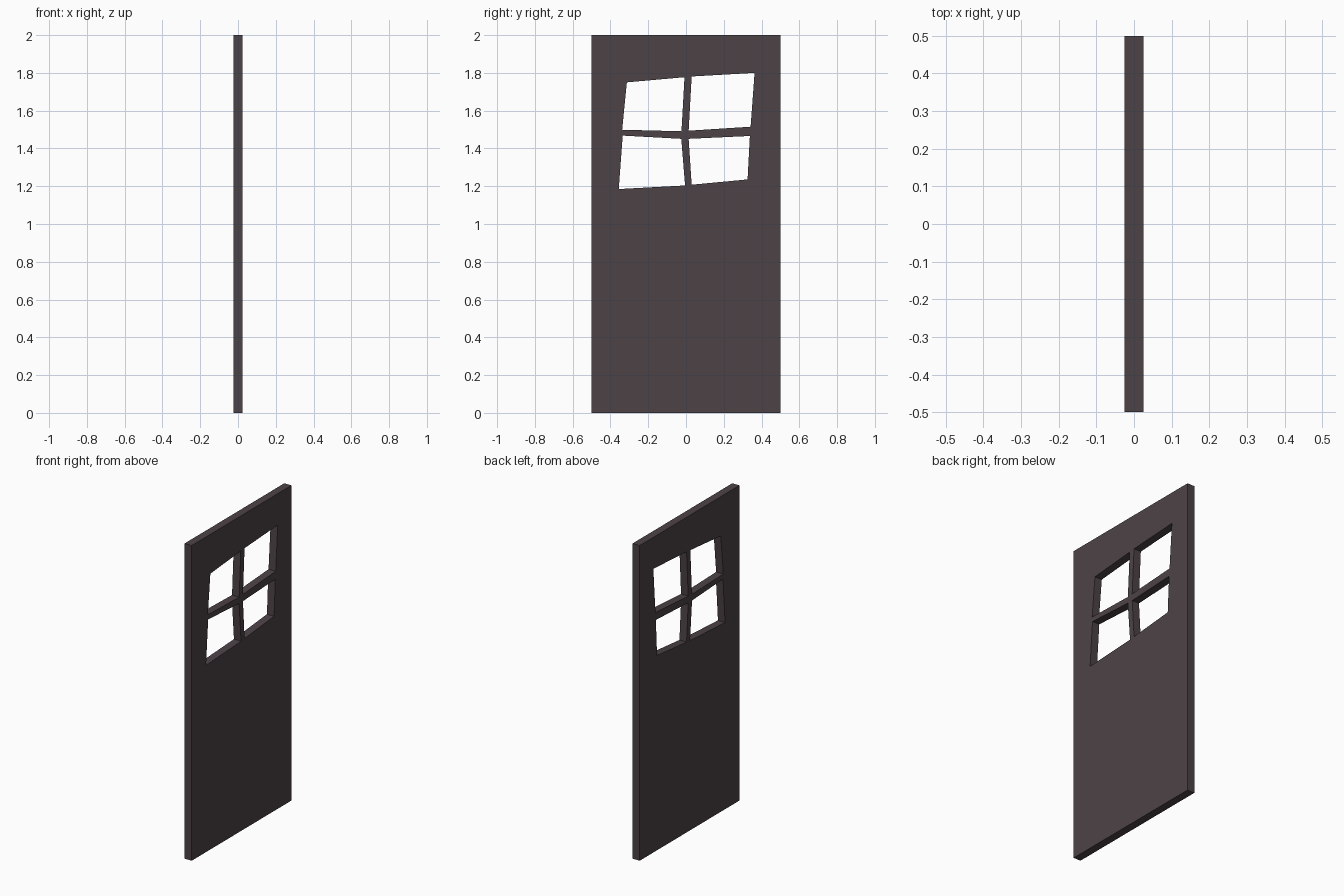
import bpy, bmesh

if "Cube" in bpy.data.objects:
    bpy.data.objects.remove(bpy.data.objects["Cube"])

T = 0.025  # half thickness of the door

# Outline and four crooked window openings, as (y, z)
OUTLINE = [(-0.5, 0), (0.5, 0), (0.5, 2), (-0.5, 2)]
PANES = [
    [(-0.313, 1.75), (-0.008, 1.777), (-0.024, 1.491), (-0.338, 1.499)],
    [(0.03, 1.781), (0.363, 1.80), (0.342, 1.515), (0.014, 1.494)],
    [(-0.335, 1.468), (-0.025, 1.451), (-0.005, 1.204), (-0.356, 1.185)],
    [(0.014, 1.451), (0.338, 1.466), (0.326, 1.236), (0.03, 1.208)],
]

# Flat panel with holes
bm = bmesh.new()
edges = []
for loop in [OUTLINE] + PANES:
    vs = [bm.verts.new((-T, y, z)) for y, z in loop]
    edges += [bm.edges.new((vs[i], vs[(i + 1) % 4])) for i in range(4)]
bmesh.ops.triangle_fill(bm, use_beauty=True, use_dissolve=False, edges=edges)

# Thicken it into a slab
res = bmesh.ops.extrude_face_region(bm, geom=bm.faces[:], use_keep_orig=True)
moved = [g for g in res["geom"] if isinstance(g, bmesh.types.BMVert)]
bmesh.ops.translate(bm, verts=moved, vec=(2 * T, 0, 0))
bmesh.ops.recalc_face_normals(bm, faces=bm.faces[:])

mesh = bpy.data.meshes.new("door")
bm.to_mesh(mesh)
bm.free()
door = bpy.data.objects.new("door", mesh)
bpy.context.collection.objects.link(door)

# Dark wood
mat = bpy.data.materials.new("dark brown")
mat.diffuse_color = (0.073, 0.055, 0.062, 1)
mat.use_nodes = True
mat.node_tree.nodes["Principled BSDF"].inputs["Base Color"].default_value = mat.diffuse_color
mesh.materials.append(mat)
